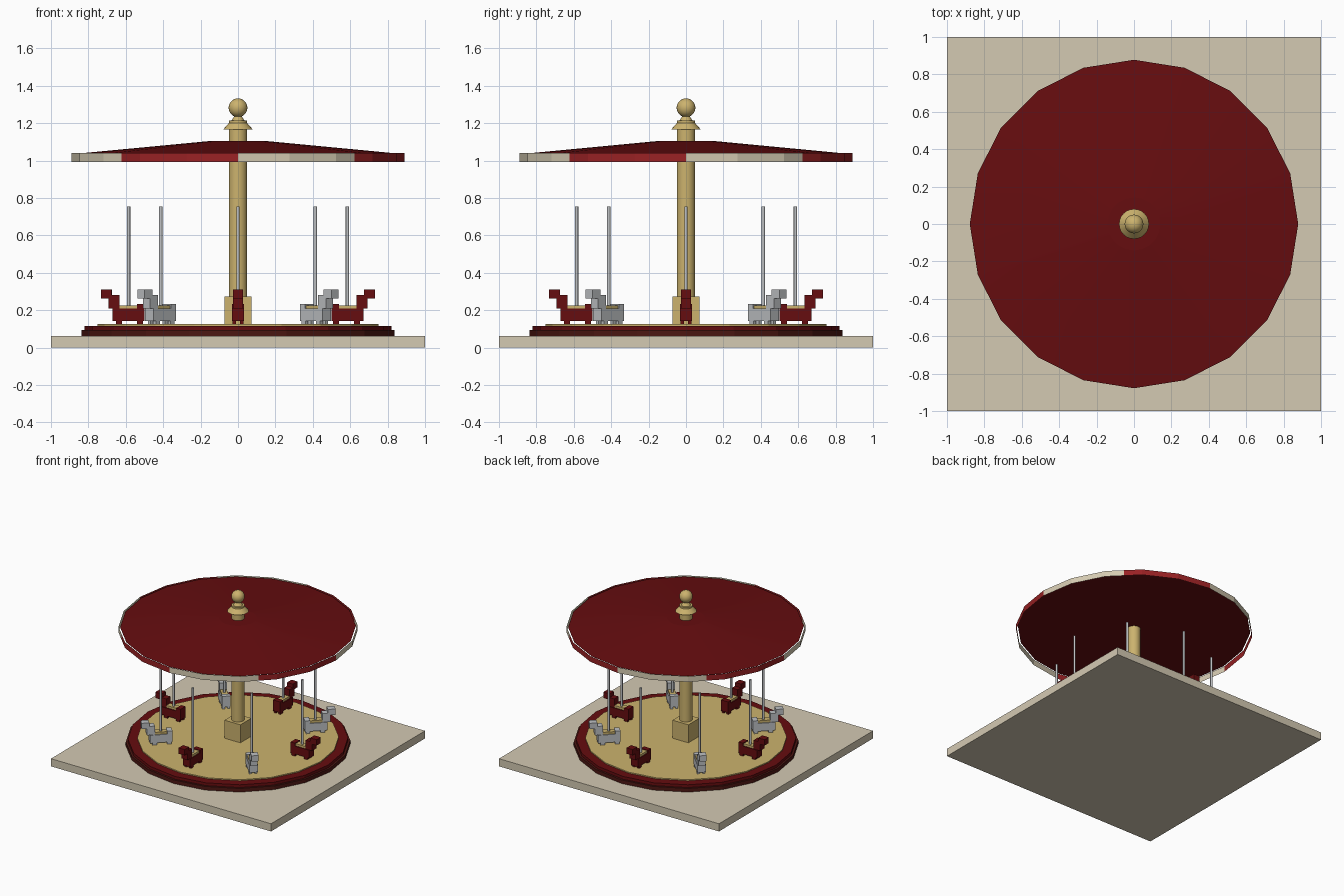
import bpy
import bmesh
from math import sin, cos, pi, radians
from mathutils import Matrix

if "Cube" in bpy.data.objects:
    bpy.data.objects.remove(bpy.data.objects["Cube"], do_unlink=True)


def material(name, srgb):
    colour = [c / 12.92 if c <= 0.04045 else ((c + 0.055) / 1.055) ** 2.4 for c in srgb] + [1]
    m = bpy.data.materials.new(name)
    m.use_nodes = True
    m.diffuse_color = colour
    m.node_tree.nodes["Principled BSDF"].inputs["Base Color"].default_value = colour
    return m


STONE = material("stone beige", (0.83, 0.79, 0.70))
CREAM = material("cream", (0.84, 0.80, 0.70))
GOLD = material("gold", (0.80, 0.70, 0.43))
MAROON = material("maroon", (0.40, 0.05, 0.06))
RED = material("bright red", (0.60, 0.13, 0.14))
BROWN = material("dark brown", (0.30, 0.09, 0.07))
SILVER = material("silver", (0.75, 0.76, 0.77))


def finish(name, bm, mats, smooth=None):
    bmesh.ops.recalc_face_normals(bm, faces=bm.faces)
    mesh = bpy.data.meshes.new(name)
    bm.to_mesh(mesh)
    bm.free()
    for m in mats:
        mesh.materials.append(m)
    obj = bpy.data.objects.new(name, mesh)
    bpy.context.collection.objects.link(obj)
    if smooth:
        bpy.ops.object.select_all(action="DESELECT")
        obj.select_set(True)
        bpy.context.view_layer.objects.active = obj
        bpy.ops.object.shade_smooth_by_angle(angle=radians(smooth))
    return obj


def add_box(bm, x, y, z, index=0):
    """Box between the limits given for each axis."""
    size = Matrix.Diagonal((x[1] - x[0], y[1] - y[0], z[1] - z[0], 1))
    centre = Matrix.Translation((sum(x) / 2, sum(y) / 2, sum(z) / 2))
    verts = bmesh.ops.create_cube(bm, size=1, matrix=centre @ size)["verts"]
    for f in {f for v in verts for f in v.link_faces}:
        f.material_index = index


def box(name, half, z, mat):
    bm = bmesh.new()
    add_box(bm, (-half, half), (-half, half), z)
    return finish(name, bm, [mat])


def turned(name, profile, sides, mat, smooth=None):
    """Closed solid turned around z from (radius, height) points."""
    bm = bmesh.new()
    rings = [[bm.verts.new((r * cos(2 * pi * i / sides), r * sin(2 * pi * i / sides), z))
              for i in range(sides)] for r, z in profile]
    for a, b in zip(rings, rings[1:]):
        for i in range(sides):
            j = (i + 1) % sides
            bm.faces.new((a[i], a[j], b[j], b[i]))
    bm.faces.new(rings[0])
    bm.faces.new(rings[-1])
    return finish(name, bm, [mat], smooth)


# Ground slab and stepped round platform
SIDES = 20
box("base_slab", 1, (0, 0.063), STONE)
turned("platform_skirt", [(0.836, 0.063), (0.836, 0.093)], SIDES, BROWN)
turned("platform_rim", [(0.82, 0.093), (0.82, 0.116)], SIDES, MAROON)
turned("platform_floor", [(0.75, 0.116), (0.75, 0.125)], SIDES, GOLD)

# Centre column with square plinth
box("column_plinth", 0.072, (0.125, 0.273), GOLD)
turned("column", [(0.049, 0.273), (0.049, 1.213)], 24, GOLD, 30)

# Canopy
turned("roof", [(0.878, 1.035), (0.142, 1.105)], SIDES, MAROON, 4)

# Valance sheet: eight alternating arcs following the roof polygon
bm = bmesh.new()
angles = sorted(set(range(0, 360, 360 // SIDES)) | set(range(0, 360, 45)))
columns = []
for a in angles:
    offset = a % 18 - 9 if a % 18 else 9
    r = 0.89 * cos(radians(9)) / cos(radians(offset))
    columns.append([bm.verts.new((r * cos(radians(a)), r * sin(radians(a)), z))
                    for z in (0.993, 1.04)])
for k, a in enumerate(angles):
    p, q = columns[k], columns[(k + 1) % len(columns)]
    bm.faces.new((p[0], q[0], q[1], p[1])).material_index = (a // 45) % 2
finish("valance", bm, [CREAM, RED])

# Finial: flared collar, neck and ball
turned("finial_collar", [(0.08, 1.165), (0.049, 1.2)], 24, GOLD, 30)
turned("finial_neck", [(0.035, 1.213), (0.018, 1.24)], 16, GOLD, 30)
bm = bmesh.new()
bmesh.ops.create_uvsphere(bm, u_segments=24, v_segments=16, radius=0.05,
                          matrix=Matrix.Translation((0, 0, 1.282)))
finish("finial_ball", bm, [GOLD], 40)


def ride(number, colour):
    """Blocky mount facing outward (+x before turning), with its pole."""
    turn = Matrix.Rotation(number * pi / 4, 4, "Z") @ Matrix.Translation((0.585, 0, 0))
    bm = bmesh.new()
    w = 0.032
    add_box(bm, (-0.085, 0.085), (-w, w), (0.143, 0.208))
    add_box(bm, (-0.085, -0.045), (-w, w), (0.208, 0.232))
    add_box(bm, (0.048, 0.108), (-0.027, 0.027), (0.208, 0.28))
    add_box(bm, (0.09, 0.148), (-0.027, 0.027), (0.262, 0.31))
    for x in (-0.06, 0.05):
        for side in (-1, 1):
            add_box(bm, (x - 0.016, x + 0.016), (side * 0.02 - 0.01, side * 0.02 + 0.01),
                    (0.125, 0.143))
    add_box(bm, (-0.045, 0.048), (-0.024, 0.024), (0.208, 0.226), 1)
    finish(f"mount_{number}", bm, [colour, GOLD]).matrix_world = turn
    pole = turned(f"mount_pole_{number}", [(0.009, 0.21), (0.009, 0.755)], 12, SILVER, 40)
    pole.matrix_world = turn


for n in range(8):
    ride(n, SILVER if n % 2 else MAROON)
